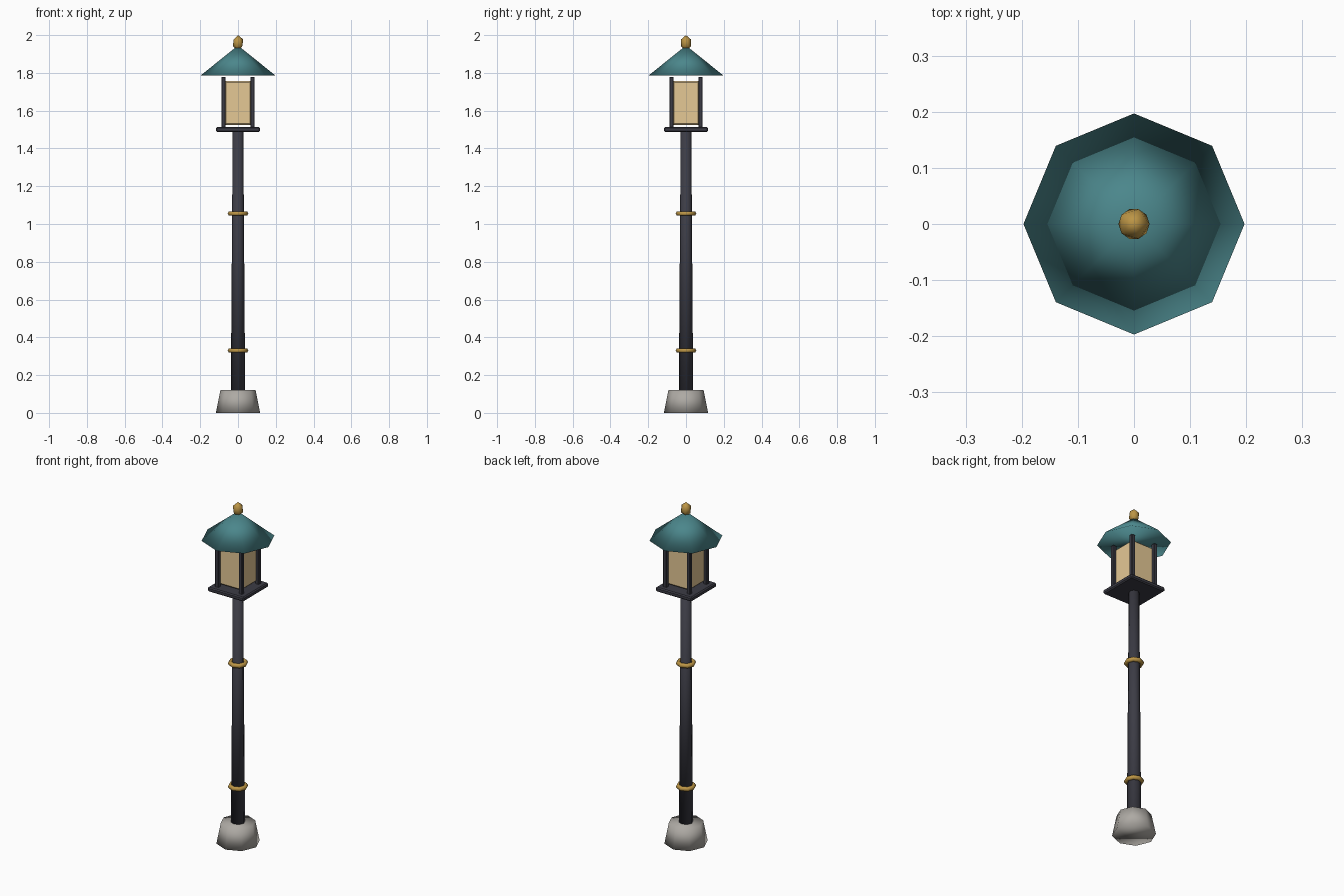
import bpy, math

if "Cube" in bpy.data.objects:
    bpy.data.objects.remove(bpy.data.objects["Cube"])

def material(name, rgb):
    m = bpy.data.materials.new(name)
    m.diffuse_color = (*rgb, 1)
    m.use_nodes = True
    m.node_tree.nodes["Principled BSDF"].inputs["Base Color"].default_value = m.diffuse_color
    return m

IRON = material("dark_iron", (0.045, 0.045, 0.06))
BRASS = material("brass", (0.5, 0.3, 0.06))
TEAL = material("teal_roof", (0.07, 0.24, 0.26))
GLASS = material("warm_glass", (0.78, 0.58, 0.3))
STONE = material("stone", (0.42, 0.4, 0.37))

def finish(name, mat, smooth=True):
    o = bpy.context.object
    o.name = name
    o.data.materials.append(mat)
    if smooth:
        bpy.ops.object.shade_smooth()
    return o

def taper(name, r1, r2, z1, z2, mat, sides=8):
    bpy.ops.mesh.primitive_cone_add(vertices=sides, radius1=r1, radius2=r2,
                                    depth=z2 - z1, location=(0, 0, (z1 + z2) / 2))
    return finish(name, mat)

def box(name, x, y, half, z1, z2, bevel, mat):
    bpy.ops.mesh.primitive_cube_add(size=1, location=(x, y, (z1 + z2) / 2))
    bpy.context.object.scale = (2 * half, 2 * half, z2 - z1)
    bpy.ops.object.transform_apply(location=False, rotation=False, scale=True)
    o = finish(name, mat, False)
    b = o.modifiers.new("bevel", "BEVEL")
    b.width, b.segments = bevel, 1
    return o

# Stone foot and tapered pole
taper("stone_base", 0.117, 0.093, 0, 0.12, STONE)
taper("pole", 0.038, 0.028, 0.11, 1.495, IRON)

# Brass collars
for i, z in enumerate((0.33, 1.055)):
    bpy.ops.mesh.primitive_torus_add(major_radius=0.042, minor_radius=0.013,
                                     major_segments=8, minor_segments=6,
                                     location=(0, 0, z))
    finish(f"collar_{i + 1}", BRASS)

# Lantern: tray, glass and corner posts
box("lantern_tray", 0, 0, 0.117, 1.487, 1.513, 0.006, IRON)
box("lantern_glass", 0, 0, 0.072, 1.524, 1.757, 0.008, GLASS)
for sx in (-1, 1):
    for sy in (-1, 1):
        box(f"corner_post_{sx}_{sy}", sx * 0.077, sy * 0.077, 0.0115,
            1.508, 1.778, 0.003, IRON)

# Octagonal roof and faceted finial
taper("roof", 0.197, 0.0, 1.787, 1.945, TEAL)
bpy.ops.mesh.primitive_ico_sphere_add(subdivisions=1, radius=1, location=(0, 0, 1.959))
bpy.context.object.scale = (0.031, 0.031, 0.041)
finish("finial", BRASS)
